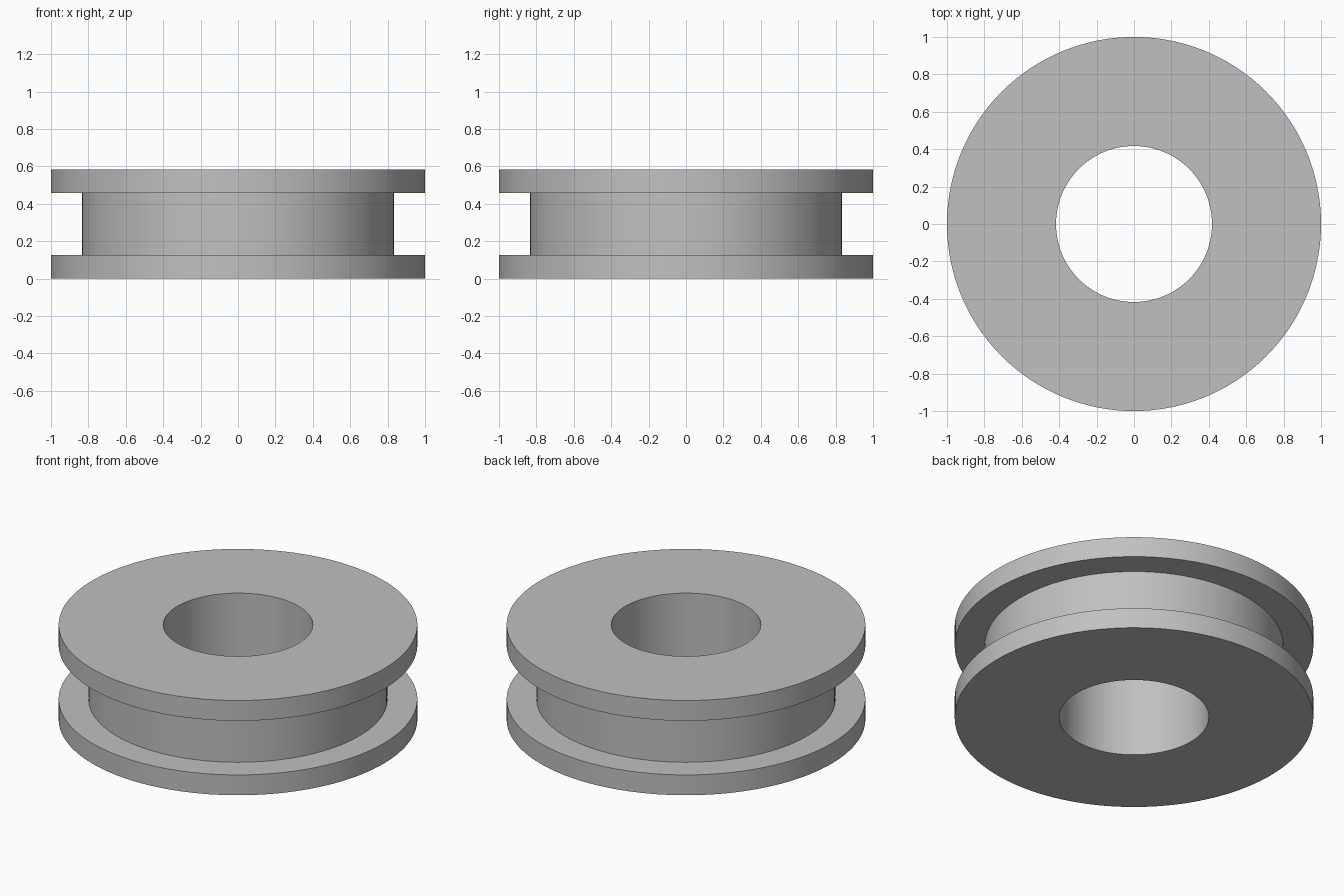
import bpy
import bmesh
import math

cube = bpy.data.objects.get("Cube")
if cube:
    bpy.data.objects.remove(cube, do_unlink=True)

# Main dimensions
FLANGE_R, GROOVE_R, BORE_R = 1.0, 0.833, 0.417
HEIGHT, FLANGE_H = 0.583, 0.125
SEGMENTS = 128

# Plain grey material
grey = bpy.data.materials.new("plain_grey")
grey.use_nodes = True
colour = (0.53, 0.53, 0.53, 1.0)
grey.diffuse_color = colour
grey.node_tree.nodes["Principled BSDF"].inputs["Base Color"].default_value = colour


def lathe(name, profile, material):
    """Revolve a closed (radius, height) profile around the z axis."""
    bm = bmesh.new()
    rings = []
    for radius, z in profile:
        ring = []
        for i in range(SEGMENTS):
            a = math.tau * i / SEGMENTS
            ring.append(bm.verts.new((radius * math.cos(a), radius * math.sin(a), z)))
        rings.append(ring)
    for k, low in enumerate(rings):
        high = rings[(k + 1) % len(rings)]
        for i in range(SEGMENTS):
            j = (i + 1) % SEGMENTS
            bm.faces.new((low[i], low[j], high[j], high[i])).smooth = True
    bmesh.ops.recalc_face_normals(bm, faces=bm.faces)
    mesh = bpy.data.meshes.new(name)
    bm.to_mesh(mesh)
    bm.free()
    mesh.set_sharp_from_angle(angle=math.radians(30))
    mesh.materials.append(material)
    obj = bpy.data.objects.new(name, mesh)
    bpy.context.collection.objects.link(obj)
    return obj


# Grooved ring: lower half of the profile, mirrored to make the upper half
lower = [(BORE_R, 0), (FLANGE_R, 0), (FLANGE_R, FLANGE_H), (GROOVE_R, FLANGE_H)]
upper = [(r, HEIGHT - z) for r, z in reversed(lower)]
lathe("grooved_ring", lower + upper, grey)
